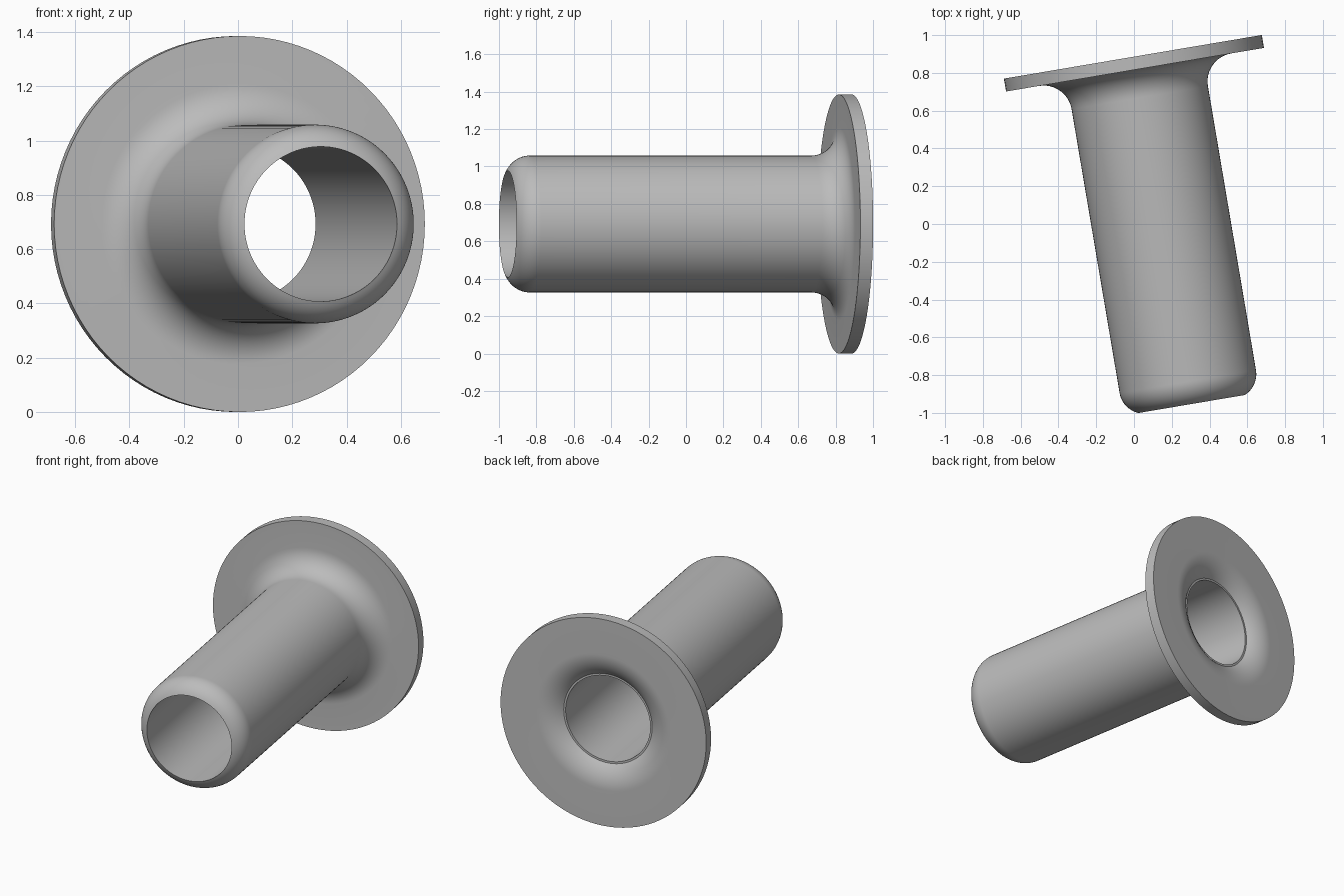
import bpy
import bmesh
from math import sin, cos, pi, radians, asin, acos
from mathutils import Vector, Matrix

cube = bpy.data.objects.get("Cube")
if cube:
    bpy.data.objects.remove(cube, do_unlink=True)

SEGMENTS = 96
FLANGE_R, FLANGE_T = 0.6925, 0.069
TUBE_R, BORE_R, LENGTH = 0.366, 0.285, 1.864
ROOT, NOSE, FLARE = 0.15, 0.13, 0.22      # arc radii
THROAT_R, THROAT_DEPTH = 0.298, 0.065


def arc(r, t, radius, start, end, steps=12):
    """Profile points (radius, distance from back face) along an arc."""
    angles = [start + (end - start) * i / steps for i in range(steps + 1)]
    return [(r + radius * cos(a), t + radius * sin(a)) for a in angles]


# Half section: flange, root fillet, tube, rounded nose, bore, flared throat
nose_end = acos((BORE_R - TUBE_R + NOSE) / NOSE)
nose_t = LENGTH - NOSE * sin(nose_end)
flare_end = acos((FLARE - THROAT_DEPTH) / FLARE)
flare_r = THROAT_R + FLARE * sin(flare_end)

profile = [(FLANGE_R, 0), (FLANGE_R, FLANGE_T)]
profile += arc(TUBE_R + ROOT, FLANGE_T + ROOT, ROOT, 1.5 * pi, pi)
profile += arc(TUBE_R - NOSE, nose_t, NOSE, 0, nose_end)
profile += [(BORE_R, THROAT_DEPTH)]
profile += arc(flare_r, FLARE, FLARE, 1.5 * pi - flare_end, 1.5 * pi)

# Revolve the section about the tube axis
bm = bmesh.new()
verts = [bm.verts.new((r, -t, 0)) for r, t in profile]
edges = [bm.edges.new((v, verts[(i + 1) % len(verts)])) for i, v in enumerate(verts)]
bmesh.ops.spin(bm, geom=verts + edges, cent=(0, 0, 0), axis=(0, 1, 0),
               angle=2 * pi, steps=SEGMENTS, use_merge=True)
bmesh.ops.remove_doubles(bm, verts=bm.verts[:], dist=0.0001)
bmesh.ops.recalc_face_normals(bm, faces=bm.faces[:])
mesh = bpy.data.meshes.new("flanged_sleeve")
bm.to_mesh(mesh)
bm.free()

# Stand it on its flange rim, turned a little to one side
sleeve = bpy.data.objects.new("flanged_sleeve", mesh)
bpy.context.collection.objects.link(sleeve)
sleeve.location = (-0.006, 0.885, FLANGE_R)
sleeve.rotation_euler.z = radians(9.6)

grey = bpy.data.materials.new("plain_grey")
grey.use_nodes = True
colour = (0.5, 0.5, 0.5, 1)
grey.diffuse_color = colour
grey.node_tree.nodes["Principled BSDF"].inputs["Base Color"].default_value = colour
mesh.materials.append(grey)

bpy.ops.object.select_all(action="DESELECT")
sleeve.select_set(True)
bpy.context.view_layer.objects.active = sleeve
bpy.ops.object.shade_smooth_by_angle(angle=radians(30))
